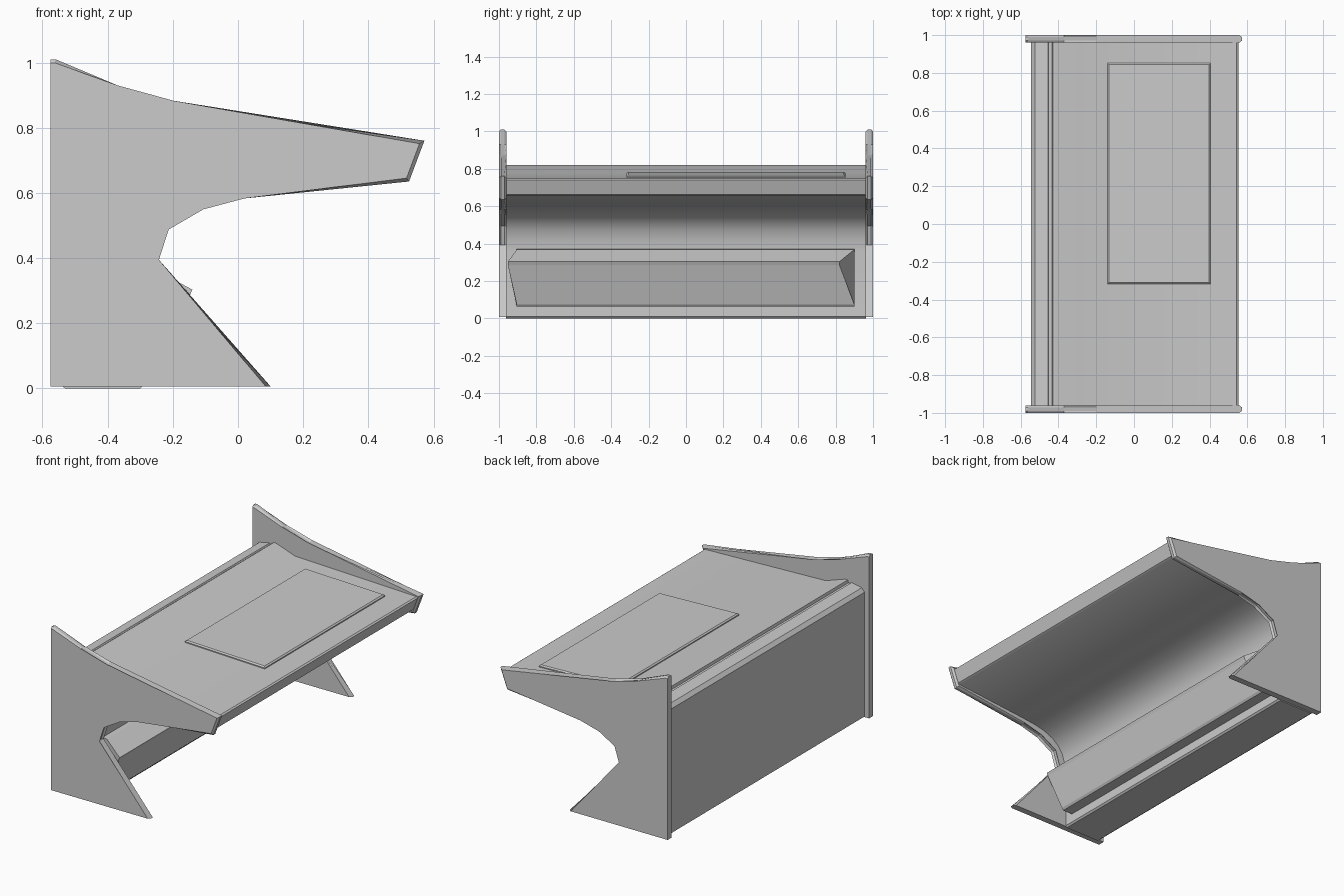
import bpy, bmesh, math

if "Cube" in bpy.data.objects:
    bpy.data.objects.remove(bpy.data.objects["Cube"])


def finish(name, bm, smooth=False):
    bmesh.ops.recalc_face_normals(bm, faces=bm.faces)
    me = bpy.data.meshes.new(name)
    bm.to_mesh(me)
    bm.free()
    ob = bpy.data.objects.new(name, me)
    bpy.context.collection.objects.link(ob)
    if smooth:
        bpy.ops.object.select_all(action='DESELECT')
        ob.select_set(True)
        bpy.context.view_layer.objects.active = ob
        bpy.ops.object.shade_smooth_by_angle(angle=math.radians(32))
    return ob


def loft(sections):
    """Closed solid through matching rings of 3D points."""
    bm = bmesh.new()
    rings = [[bm.verts.new(p) for p in s] for s in sections]
    n = len(rings[0])
    for a, b in zip(rings, rings[1:]):
        for i in range(n):
            j = (i + 1) % n
            bm.faces.new((a[i], a[j], b[j], b[i]))
    bm.faces.new(rings[0])
    bm.faces.new(rings[-1])
    return bm


def extrude_profile(pts, y0, y1):
    return loft([[(x, y, z) for x, z in pts] for y in (y0, y1)])


# Side panels: bevelled along the shaped edges, straight at back and floor
side = [(-0.575, 0.006), (0.10, 0.006), (-0.255, 0.392), (-0.222, 0.495),
        (-0.11, 0.56), (0.02, 0.583), (0.525, 0.635), (0.572, 0.76),
        (-0.20, 0.872), (-0.37, 0.93), (-0.56, 1.01), (-0.575, 1.01)]
bm = extrude_profile(side, 0.96, 1.0)
rim = []
for e in bm.edges:
    a, b = (v.co for v in e.verts)
    back = max(a.x, b.x) < -0.57
    floor = max(a.z, b.z) < 0.01
    if abs(a.y - b.y) < 1e-5 and not back and not floor:
        rim.append(e)
bmesh.ops.bevel(bm, geom=rim, offset=0.011, segments=1, affect='EDGES')
panels = finish("side_panels", bm)
mirror = panels.modifiers.new("mirror", 'MIRROR')
mirror.use_axis = (False, True, False)

# Desk body: back wall, ridged rear shelf, sloping top and curved underside
body = [(-0.53, 0.0), (-0.30, 0.0), (-0.29, 0.01), (-0.29, 0.36),
        (-0.282, 0.42), (-0.265, 0.475), (-0.235, 0.52), (-0.19, 0.556),
        (-0.13, 0.582), (-0.06, 0.598), (0.03, 0.609), (0.51, 0.655),
        (0.522, 0.662), (0.552, 0.741), (0.543, 0.748), (-0.28, 0.775),
        (-0.412, 0.82), (-0.43, 0.82), (-0.434, 0.803), (-0.452, 0.803),
        (-0.456, 0.811), (-0.525, 0.797), (-0.545, 0.775), (-0.545, 0.01)]
finish("desk_body", extrude_profile(body, -0.962, 0.962), smooth=True)

# Raised work surface lying on the sloping top
def top_z(x):
    return 0.775 - (x + 0.28) * 0.027 / 0.823


def pad_ring(inset, lift):
    x0, x1, y0, y1 = -0.14 + inset, 0.405 - inset, -0.317 + inset, 0.852 - inset
    return [(x, y, top_z(x) + lift)
            for x, y in ((x0, y0), (x1, y0), (x1, y1), (x0, y1))]


finish("work_surface_pad", loft([pad_ring(0, -0.01), pad_ring(0, 0.006),
                                 pad_ring(0.008, 0.013)]))

# Footrest wedge under the desk, its front ridge shifted slightly sideways
foot = [(-0.30, 0.372, 0), (-0.26, 0.368, 0), (-0.14, 0.303, 1),
        (-0.148, 0.285, 1), (-0.215, 0.075, 0), (-0.225, 0.063, 0),
        (-0.30, 0.063, 0)]
finish("footrest", loft([[(x, (-0.952 if r else -0.905), z) for x, z, r in foot],
                         [(x, (0.82 if r else 0.90), z) for x, z, r in foot]]))
